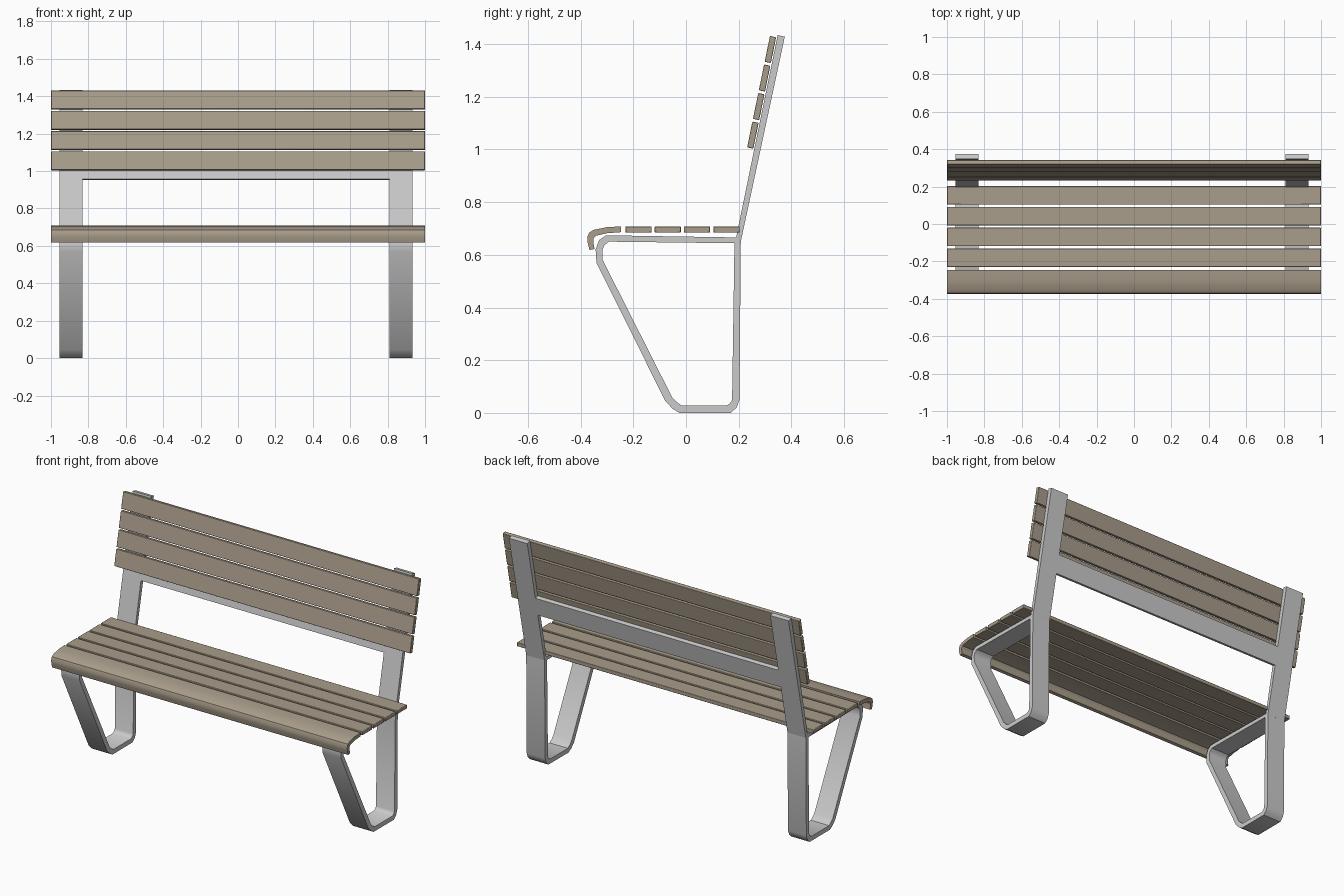
import bpy, bmesh, math
from mathutils import Vector

if "Cube" in bpy.data.objects:
    bpy.data.objects.remove(bpy.data.objects["Cube"])

wood = bpy.data.materials.new("weathered_wood")
wood.diffuse_color = (0.40, 0.34, 0.26, 1)
wood.use_nodes = True
wood.node_tree.nodes["Principled BSDF"].inputs["Base Color"].default_value = wood.diffuse_color


def make_object(name, bm, mat=None, bevel=0.0):
    bmesh.ops.recalc_face_normals(bm, faces=bm.faces[:])
    mesh = bpy.data.meshes.new(name)
    bm.to_mesh(mesh)
    bm.free()
    ob = bpy.data.objects.new(name, mesh)
    bpy.context.collection.objects.link(ob)
    if mat:
        mesh.materials.append(mat)
    if bevel:
        mod = ob.modifiers.new("soft_edges", 'BEVEL')
        mod.width = bevel
        mod.segments = 2
        mod.limit_method = 'ANGLE'
    bpy.ops.object.select_all(action='DESELECT')
    ob.select_set(True)
    bpy.context.view_layer.objects.active = ob
    bpy.ops.object.shade_smooth_by_angle(angle=math.radians(35))
    return ob


def extrude_profile(name, outline, x0, x1, mat=None, bevel=0.0):
    """Closed (y, z) outline extruded along x."""
    bm = bmesh.new()
    face = bm.faces.new([bm.verts.new((x0, y, z)) for y, z in outline])
    geo = bmesh.ops.extrude_face_region(bm, geom=[face])["geom"]
    bmesh.ops.translate(bm, vec=(x1 - x0, 0, 0),
                        verts=[g for g in geo if isinstance(g, bmesh.types.BMVert)])
    return make_object(name, bm, mat, bevel)


def extrude_ring(name, outer, inner, x0, x1):
    """Closed band between two (y, z) loops of equal count."""
    bm = bmesh.new()
    loops = [[bm.verts.new((x, y, z)) for y, z in pts]
             for pts, x in ((outer, x0), (outer, x1), (inner, x1), (inner, x0))]
    n = len(outer)
    for a in range(4):
        p, q = loops[a], loops[(a + 1) % 4]
        for i in range(n):
            j = (i + 1) % n
            bm.faces.new((p[i], p[j], q[j], q[i]))
    return make_object(name, bm)


# Bent flat-bar leg loops and sloping back posts
outer = [(0.208, 0.66), (0.203, 0.05), (0.192, 0.02), (0.17, 0.0), (-0.025, 0.0),
         (-0.05, 0.015), (-0.078, 0.044), (-0.34, 0.57), (-0.343, 0.62),
         (-0.33, 0.656), (-0.303, 0.674), (0.19, 0.666)]
inner = [(0.184, 0.648), (0.175, 0.05), (0.168, 0.037), (0.155, 0.028), (-0.017, 0.028),
         (-0.036, 0.042), (-0.053, 0.06), (-0.316, 0.58), (-0.317, 0.62),
         (-0.309, 0.638), (-0.292, 0.65), (0.183, 0.644)]
front_bot, front_top = Vector((0.188, 0.655)), Vector((0.348, 1.434))
rear_bot, rear_top = Vector((0.208, 0.65)), Vector((0.375, 1.428))
for side, xc in (("left", -0.893), ("right", 0.872)):
    x0, x1 = xc - 0.062, xc + 0.062
    extrude_ring(side + "_leg_loop", outer, inner, x0, x1)
    extrude_profile(side + "_back_post", [front_bot, front_top, rear_top, rear_bot], x0, x1)


# Cross rail flush with the posts
def at(a, b, z):
    return a.lerp(b, (z - a.y) / (b.y - a.y))


extrude_profile("back_cross_rail",
                [at(front_bot, front_top, 0.957), at(front_bot, front_top, 1.07),
                 at(rear_bot, rear_top, 1.064), at(rear_bot, rear_top, 0.951)],
                -0.833, 0.812)

# Four flat seat slats
for i in range(4):
    y = -0.23 + i * 0.1113
    extrude_profile(f"seat_slat_{i + 1}",
                    [(y, 0.684), (y, 0.708), (y + 0.099, 0.708), (y + 0.099, 0.684)],
                    -1, 1, wood, 0.003)

# Front slat curling over the seat edge
extrude_profile("front_curved_slat",
                [(-0.246, 0.708), (-0.30, 0.705), (-0.35, 0.695), (-0.368, 0.684),
                 (-0.375, 0.665), (-0.373, 0.645), (-0.366, 0.618), (-0.347, 0.622),
                 (-0.352, 0.648), (-0.351, 0.662), (-0.343, 0.672), (-0.30, 0.682),
                 (-0.246, 0.686)], -1, 1, wood)

# Four back slats on the tilted posts
up = Vector((0.205, 1.0)).normalized()
back = Vector((up.y, -up.x))
for i in range(4):
    p = Vector((0.232, 1.008)) + up * (0.1105 * i)
    extrude_profile(f"back_slat_{i + 1}",
                    [p, p + up * 0.1, p + up * 0.1 + back * 0.024, p + back * 0.024],
                    -1, 1, wood, 0.003)
